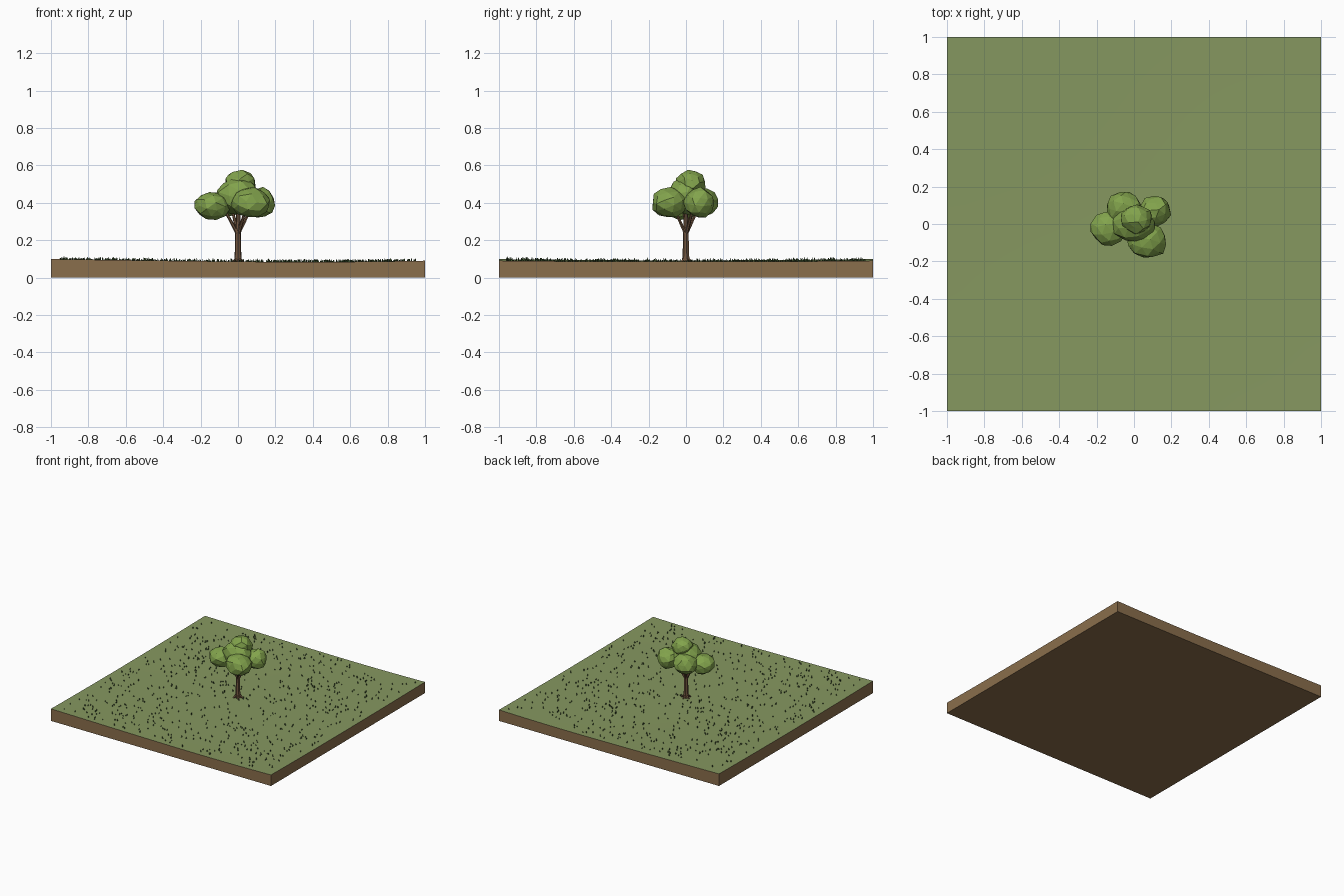
import bpy, bmesh, math, random
from mathutils import Vector, Matrix

cube = bpy.data.objects.get("Cube")
if cube:
    bpy.data.objects.remove(cube, do_unlink=True)
rng = random.Random(7)


def material(name, rgb):
    lin = [((c / 255 + 0.055) / 1.055) ** 2.4 for c in rgb] + [1]
    m = bpy.data.materials.new(name)
    m.use_nodes = True
    m.diffuse_color = lin
    m.node_tree.nodes["Principled BSDF"].inputs["Base Color"].default_value = lin
    return m


MEADOW = material("meadow green", (134, 152, 96))
SOIL = material("soil brown", (138, 110, 76))
BARK = material("bark brown", (112, 84, 62))
LEAF = material("leaf green", (130, 163, 76))
BLADE = material("grass blade green", (66, 92, 50))


def finish(bm, name, *mats):
    mesh = bpy.data.meshes.new(name)
    bm.to_mesh(mesh)
    bm.free()
    for m in mats:
        mesh.materials.append(m)
    obj = bpy.data.objects.new(name, mesh)
    bpy.context.collection.objects.link(obj)
    return obj


def height(x, y):
    wave = 0.002 * math.sin(3 * x) * math.cos(3 * y)
    return 0.08 + 0.009 * x * x + 0.006 * y * y - 0.004 * x + wave


# Ground slab: gently hollow meadow on a block of soil
bm = bmesh.new()
bmesh.ops.create_grid(bm, x_segments=24, y_segments=24, size=1)
for v in bm.verts:
    v.co.z = height(v.co.x, v.co.y)
rim = [e for e in bm.edges if e.is_boundary]
skirt = bmesh.ops.extrude_edge_only(bm, edges=rim)["geom"]
for v in skirt:
    if isinstance(v, bmesh.types.BMVert):
        v.co.z = 0
low = [e for e in skirt if isinstance(e, bmesh.types.BMEdge) and e.is_boundary]
bmesh.ops.edgeloop_fill(bm, edges=low)
bmesh.ops.recalc_face_normals(bm, faces=bm.faces)
for f in bm.faces:
    top = f.normal.z > 0.5
    f.material_index = 0 if top else 1
    f.smooth = top
for e in bm.edges:
    e.smooth = len({f.material_index for f in e.link_faces}) == 1
finish(bm, "ground", MEADOW, SOIL)

# Grass: upright thin blades scattered in small tufts
bm = bmesh.new()
for _ in range(750):
    x, y = rng.uniform(-0.96, 0.96), rng.uniform(-0.96, 0.96)
    turn = rng.uniform(0, math.pi)
    for k in range(2):
        a = turn + k * math.pi / 2
        side = Vector((math.cos(a), math.sin(a), 0)) * 0.005
        base = Vector((x, y, height(x, y) - 0.001))
        tip = base + side * rng.uniform(-1, 1) + Vector((0, 0, rng.uniform(0.011, 0.02)))
        bm.faces.new([bm.verts.new(p) for p in (base - side, base + side, tip)])
finish(bm, "grass_blades", BLADE)


# Tapered limbs between two points
def limb(bm, start, end, r1, r2, sides=7):
    a, b = Vector(start), Vector(end)
    rot = (b - a).to_track_quat('Z', 'Y').to_matrix().to_4x4()
    bmesh.ops.create_cone(bm, cap_ends=True, segments=sides, radius1=r1, radius2=r2,
                          depth=(b - a).length,
                          matrix=Matrix.Translation((a + b) / 2) @ rot)


bm = bmesh.new()
limb(bm, (0, 0, 0.07), (0, 0, 0.13), 0.023, 0.018)
limb(bm, (0, 0, 0.13), (0, 0, 0.25), 0.018, 0.015)
limb(bm, (0, 0, 0.25), (0.005, 0, 0.42), 0.014, 0.01)
finish(bm, "trunk", BARK)

bm = bmesh.new()
for i in range(5):
    a = math.tau * i / 5 + 0.3
    c, s = math.cos(a), math.sin(a)
    limb(bm, (c * 0.006, s * 0.006, 0.1), (c * 0.04, s * 0.04, 0.077), 0.011, 0.004, 5)
finish(bm, "roots", BARK)

bm = bmesh.new()
for x, y in ((-0.07, -0.01), (-0.03, 0.06), (0.065, 0.035), (0.04, -0.06)):
    limb(bm, (0, 0, 0.23), (x, y, 0.36), 0.01, 0.007, 6)
finish(bm, "branches", BARK)

# Foliage: faceted clumps given as centre and radii
clumps = {
    "left_foliage": ((-0.135, -0.02, 0.385), (0.10, 0.095, 0.078)),
    "back_foliage": ((-0.055, 0.085, 0.40), (0.095, 0.09, 0.08)),
    "right_foliage": ((0.115, 0.07, 0.40), (0.088, 0.083, 0.083)),
    "front_foliage": ((0.07, -0.09, 0.40), (0.11, 0.097, 0.083)),
    "core_foliage": ((0.0, 0.0, 0.435), (0.12, 0.105, 0.10)),
    "top_foliage": ((0.015, 0.025, 0.505), (0.085, 0.08, 0.07)),
}
for name, (centre, radii) in clumps.items():
    bm = bmesh.new()
    bmesh.ops.create_icosphere(bm, subdivisions=2, radius=1)
    spin = Matrix.Rotation(rng.uniform(0, 6), 3, 'Z') @ Matrix.Rotation(rng.uniform(0, 6), 3, 'X')
    for v in bm.verts:
        p = spin @ v.co * rng.uniform(0.9, 1.06)
        v.co = Vector([c + r * q for c, r, q in zip(centre, radii, p)])
    finish(bm, name, LEAF)
